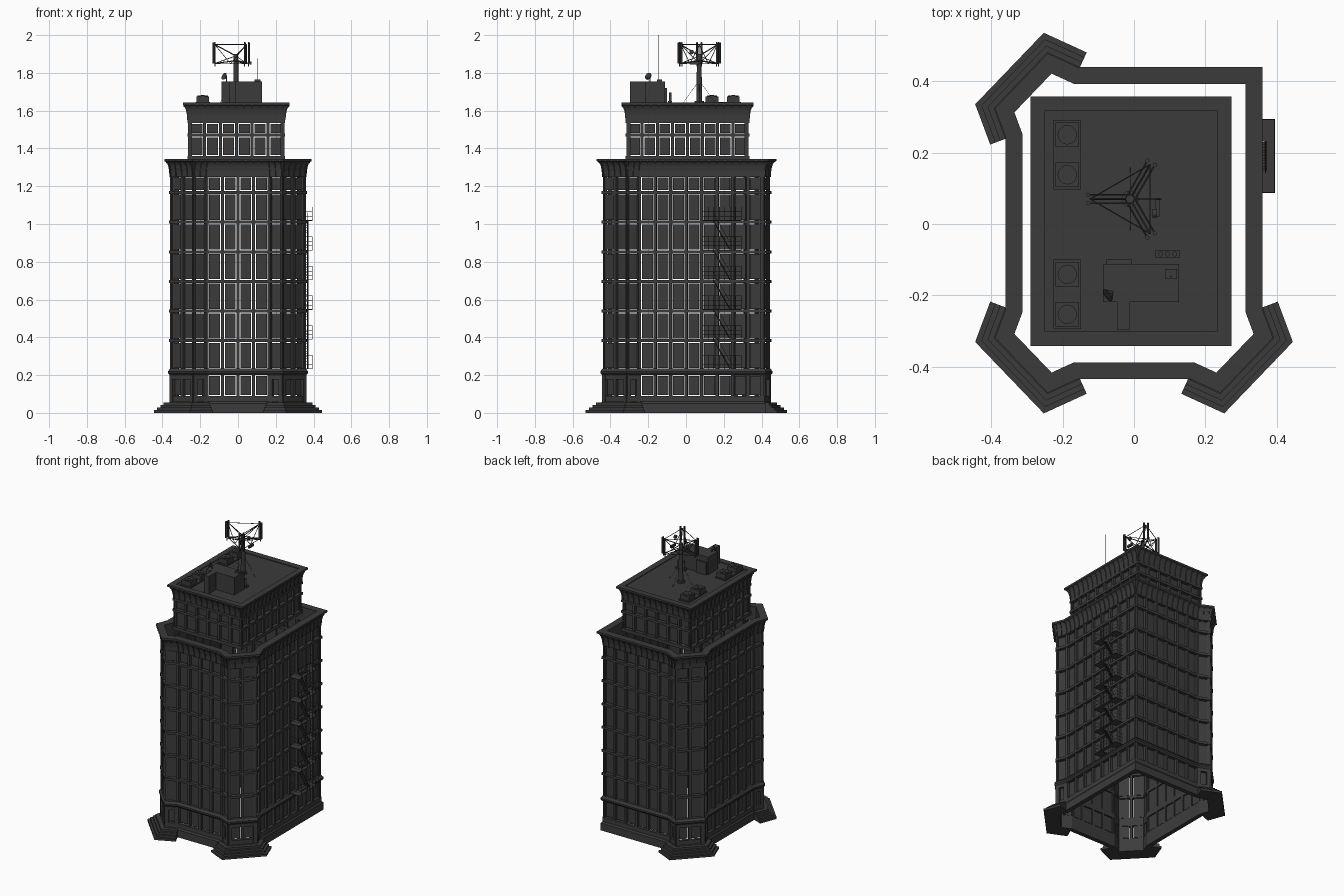
import bpy, bmesh, math
from mathutils import Vector, Matrix

cube = bpy.data.objects.get("Cube")
if cube:
    bpy.data.objects.remove(cube)

COLOUR = (0.044, 0.044, 0.044, 1)
grey = bpy.data.materials.new("dark_grey")
grey.use_nodes = True
grey.diffuse_color = COLOUR
bsdf = grey.node_tree.nodes["Principled BSDF"]
bsdf.inputs["Base Color"].default_value = COLOUR
bsdf.inputs["Roughness"].default_value = 0.8


def finish(bm, name):
    bmesh.ops.recalc_face_normals(bm, faces=bm.faces[:])
    mesh = bpy.data.meshes.new(name)
    bm.to_mesh(mesh)
    bm.free()
    mesh.materials.append(grey)
    obj = bpy.data.objects.new(name, mesh)
    bpy.context.scene.collection.objects.link(obj)
    return obj


def box(bm, x0, x1, y0, y1, z0, z1):
    m = Matrix.Translation(((x0 + x1) / 2, (y0 + y1) / 2, (z0 + z1) / 2))
    bmesh.ops.create_cube(bm, size=1, matrix=m @ Matrix.Diagonal((x1 - x0, y1 - y0, z1 - z0, 1)))


def rod(bm, p, q, r, r2=None, sides=6):
    p, q = Vector(p), Vector(q)
    m = Matrix.Translation((p + q) / 2) @ (q - p).to_track_quat('Z', 'Y').to_matrix().to_4x4()
    bmesh.ops.create_cone(bm, cap_ends=True, segments=sides, radius1=r,
                          radius2=r if r2 is None else r2, depth=(q - p).length, matrix=m)


def bridge(bm, rings, closed):
    """Skin a list of profile rings, capping the ends of an open run."""
    rings = [[bm.verts.new(v) for v in ring] for ring in rings]
    n, k = len(rings), len(rings[0])
    for i in range(n if closed else n - 1):
        a, b = rings[i], rings[(i + 1) % n]
        for j in range(k):
            bm.faces.new((a[j], a[(j + 1) % k], b[(j + 1) % k], b[j]))
    if not closed:
        bm.faces.new(rings[0])
        bm.faces.new(rings[-1])


def sweep(bm, path, profile, closed=True):
    """Carry an (offset, z) profile round a plan outline with mitred corners."""
    pts = [Vector(p) for p in path]
    n, rings = len(pts), []
    for i, p in enumerate(pts):
        normals = []
        for a, b in ((i - 1, i), (i, i + 1)):
            if closed or (a >= 0 and b < n):
                t = (pts[b % n] - pts[a % n]).normalized()
                normals.append(Vector((t.y, -t.x)))
        m = sum(normals, Vector((0, 0))).normalized()
        m /= m.dot(normals[0])
        rings.append([(p.x + m.x * d, p.y + m.y * d, z) for d, z in profile])
    bridge(bm, rings, closed)


def prism(bm, a, b, s0, s1, profile):
    """Extrude an (offset, z) profile along part of a wall."""
    a, b = Vector(a), Vector(b)
    t = (b - a).normalized()
    n = Vector((t.y, -t.x))
    bridge(bm, [[(*(a + t * s + n * d), z) for d, z in profile] for s in (s0, s1)], False)


def rect(d0, d1, z0, z1):
    return [(d0, z0), (d1, z0), (d1, z1), (d0, z1)]


def cove(z0, z1, inner, flare=0.03, grow=0.0):
    """Hollow flaring cornice section with a flat top fascia."""
    h = z1 - 0.012 - z0
    curve = [(0.004 + grow + (flare - 0.004 - grow) * (1 - math.cos(t * math.pi / 8)), z0 + h * math.sin(t * math.pi / 8))
             for t in range(5)]
    return [(inner, z0)] + curve + [(flare, z1), (inner, z1)]


def facade(path, rows, columns, name):
    """Pilasters and loose-fitting panes on every wall of an outline."""
    piers, panes = bmesh.new(), bmesh.new()
    z0, z1 = rows[0][0], rows[-1][1]
    for i, a in enumerate(path):
        b = path[(i + 1) % len(path)]
        w = (Vector(b) - Vector(a)).length
        n = columns(w)
        step = w / n
        for c in range(n + 1):
            s = c * step
            prism(piers, a, b, max(0, s - 0.008), min(w, s + 0.008), rect(-0.017, 0.004, z0, z1))
            if c < n:
                for r0, r1 in rows:
                    prism(panes, a, b, s + 0.0125, s + step - 0.0125, rect(-0.013, -0.009, r0 + 0.005, r1 - 0.005))
    finish(piers, name + "_pilasters")
    finish(panes, name + "_window_panes")


def cornice(path, z0, z1, inner, name, gap):
    bm = bmesh.new()
    sweep(bm, path, cove(z0, z1, inner))
    for i, a in enumerate(path):
        b = path[(i + 1) % len(path)]
        w = (Vector(b) - Vector(a)).length
        n = max(1, round(w / gap))
        for c in range(n + 1):
            s = min(max(c * w / n, 0.004), w - 0.004)
            prism(bm, a, b, s - 0.003, s + 0.003, cove(z0, z1 - 0.008, 0, 0.029, 0.005))
    finish(bm, name)


# Lower block outline: three projecting corner bays and one square corner
def bay(sx, sy, shift):
    pts = [(0.165, 0.405), (0.235, 0.437), (0.355, 0.312), (0.33, 0.245)]
    pts = [(sx * x, sy * y + shift) for x, y in pts]
    return pts if sx * sy < 0 else pts[::-1]


bays = [bay(1, -1, 0), bay(-1, 1, 0.005), bay(-1, -1, 0)]
outline = bays[0] + [(0.33, 0.41)] + bays[1] + bays[2]

floors = [0.225 + 0.157 * k for k in range(7)]
rows = [(0.09, 0.2)] + [(z + 0.007, z + 0.15) for z in floors[:-1]] + [(1.175, 1.25)]
facade(outline, rows, lambda w: max(1, round(w / 0.083)), "lower_block")

bm = bmesh.new()
for z in floors[1:]:
    sweep(bm, outline, rect(-0.017, 0.008, z - 0.008, z + 0.008))
finish(bm, "floor_ledges")

bm = bmesh.new()
sweep(bm, outline, [(-0.017, 0), (0.012, 0), (0.012, 0.05), (0.005, 0.06), (0.005, 0.09), (-0.017, 0.09)])
finish(bm, "plinth")
bm = bmesh.new()
sweep(bm, outline, [(-0.017, 0.2), (0.006, 0.2), (0.014, 0.21), (0.014, 0.22), (0.004, 0.234), (-0.017, 0.234)])
finish(bm, "base_cornice")
cornice(outline, 1.25, 1.345, -0.017, "lower_cornice", 0.042)

# Corner bays: stone ground floor piers and entrance steps
bm, stone = bmesh.new(), bmesh.new()
for path in bays:
    for k in range(4):
        sweep(bm, path, rect(0, 0.078 - 0.015 * k, 0.014 * k, 0.014 * (k + 1)), closed=False)
    for a, b in zip(path, path[1:]):
        w = (Vector(b) - Vector(a)).length
        for s in (0, w - 0.02):
            prism(stone, a, b, s, s + 0.02, rect(-0.017, 0.008, 0.05, 0.2))
        prism(stone, a, b, 0, w, rect(-0.017, 0.007, 0.178, 0.2))
finish(bm, "entrance_steps")
finish(stone, "bay_ground_piers")

# Upper block
upper = [(-0.26, -0.312), (0.243, -0.312), (0.243, 0.328), (-0.26, 0.328)]
facade(upper, [(1.36, 1.462), (1.478, 1.535)], lambda w: round(w / 0.083), "upper_block")
bm = bmesh.new()
for z0, z1 in ((1.338, 1.36), (1.462, 1.478), (1.535, 1.55)):
    sweep(bm, upper, rect(-0.017, 0.007, z0, z1))
finish(bm, "upper_ledges")
cornice(upper, 1.55, 1.642, 0.0, "upper_cornice", 0.042)
bm = bmesh.new()
box(bm, -0.262, 0.245, -0.314, 0.33, 1.625, 1.637)
sweep(bm, upper, rect(-0.01, 0.002, 1.63, 1.642))
finish(bm, "roof")

ROOF = 1.637
# Cooling units with fans
bm = bmesh.new()
for y in (0.194, -0.197):
    box(bm, -0.226, -0.148, y - 0.097, y + 0.097, ROOF, ROOF + 0.008)
    for c in (y - 0.056, y + 0.056):
        box(bm, -0.22, -0.154, c - 0.034, c + 0.034, ROOF, 1.674)
        rod(bm, (-0.187, c, 1.67), (-0.187, c, 1.679), 0.027, sides=20)
        rod(bm, (-0.187, c, 1.675), (-0.187, c, 1.682), 0.01, sides=12)
finish(bm, "cooling_units")

# Stair penthouse with side wing, door hood, hatch and whip aerial
bm = bmesh.new()
box(bm, -0.087, 0.126, -0.218, -0.112, ROOF, 1.755)
box(bm, -0.047, -0.011, -0.296, -0.21, ROOF, 1.755)
box(bm, -0.078, -0.006, -0.112, -0.1, ROOF, 1.72)
box(bm, 0.087, 0.12, -0.154, -0.126, 1.75, 1.765)
finish(bm, "penthouse")
bm = bmesh.new()
rod(bm, (0.103, -0.147, 1.755), (0.103, -0.147, 2.0), 0.0018, 0.0007)
finish(bm, "whip_aerial")
bm = bmesh.new()
rod(bm, (-0.06, -0.19, 1.75), (-0.06, -0.19, 1.775), 0.003)
rod(bm, (-0.06, -0.19, 1.775), (-0.074, -0.2, 1.782), 0.004, 0.02, 16)
finish(bm, "satellite_dish")
bm = bmesh.new()
box(bm, 0.06, 0.128, -0.095, -0.073, ROOF, 1.65)
for x in (0.074, 0.094, 0.114):
    rod(bm, (x, -0.084, 1.65), (x, -0.084, 1.695), 0.007, sides=12)
finish(bm, "vent_pipes")

# Aerial mast with a three-armed antenna frame
cx, cy = -0.011, 0.07
bm = bmesh.new()
rod(bm, (cx, cy, ROOF), (cx, cy, 1.9), 0.015, 0.012, 12)
rod(bm, (cx, cy, ROOF), (cx, cy, 1.65), 0.024, sides=12)
for a in range(4):
    dx, dy = math.cos(a * math.pi / 2), math.sin(a * math.pi / 2)
    rod(bm, (cx, cy, 1.76), (cx + 0.088 * dx, cy + 0.088 * dy, ROOF), 0.0008, sides=4)
finish(bm, "mast")
bm = bmesh.new()
corners = []
for a in (180, 60, -60):
    d = Vector((math.cos(math.radians(a)), math.sin(math.radians(a)), 0))
    side = Vector((-d.y, d.x, 0))
    hub, end = Vector((cx, cy, 0)), Vector((cx, cy, 0)) + d * 0.112
    corners.append(end)
    up = lambda v, z: v + Vector((0, 0, z))
    for s in (-0.012, 0.012):
        p = end + side * s
        rod(bm, up(hub + side * s, 1.865), up(p, 1.85), 0.003)
        rod(bm, up(p, 1.835), up(p, 1.963), 0.003)
        rod(bm, up(p + d * 0.006, 1.85), up(p + d * 0.006, 1.96), 0.006, sides=8)
    rod(bm, up(hub, 1.89), up(end, 1.95), 0.003)
    rod(bm, up(hub, 1.89), up(end, 1.85), 0.002)
for i in range(3):
    p, q = corners[i], corners[(i + 1) % 3]
    mid = (p + q) / 2
    for z in (1.848, 1.95):
        rod(bm, up(p, z), up(q, z), 0.002)
    for e in (p, q):
        rod(bm, up(mid, 1.848), up(e, 1.95), 0.0018)
box(bm, 0.06, 0.072, 0.02, 0.068, 1.845, 1.86)
rod(bm, (0.052, 0.03, 1.91), (0.064, 0.03, 1.91), 0.012, sides=12)
finish(bm, "antenna_frame")

# Fire escape: landings, railings and flights on the left wall
bm = bmesh.new()
x0, x1, y0, y1 = 0.337, 0.394, 0.088, 0.293
for k in range(6):
    z = 0.235 + 0.157 * k
    box(bm, x0, x1, y0, y0 + 0.062, z - 0.003, z)
    box(bm, x0, x1, y1 - 0.062, y1, z - 0.003, z)
    box(bm, x1 - 0.022, x1, y0, y1, z - 0.003, z)
    for h in (0.022, 0.045, 0.07):
        rod(bm, (x1, y0, z + h), (x1, y1, z + h), 0.0012, sides=4)
        for y in (y0, y1):
            rod(bm, (x0, y, z + h), (x1, y, z + h), 0.0012, sides=4)
    for i in range(8):
        y = y0 + (y1 - y0) * i / 7
        rod(bm, (x1, y, z), (x1, y, z + 0.07), 0.0012, sides=4)
    if k < 5:
        low, high = (y1 - 0.06, z), (y0 + 0.055, z + 0.157)
        for x in (x0 + 0.006, x0 + 0.032):
            rod(bm, (x, *low), (x, *high), 0.003, sides=4)
            rod(bm, (x, low[0], low[1] + 0.04), (x, high[0], high[1] + 0.04), 0.0012, sides=4)
        for i in range(1, 12):
            y, h = low[0] + (high[0] - low[0]) * i / 12, z + 0.157 * i / 12
            box(bm, x0 + 0.006, x0 + 0.032, y - 0.005, y + 0.005, h - 0.001, h + 0.001)
finish(bm, "fire_escape")
